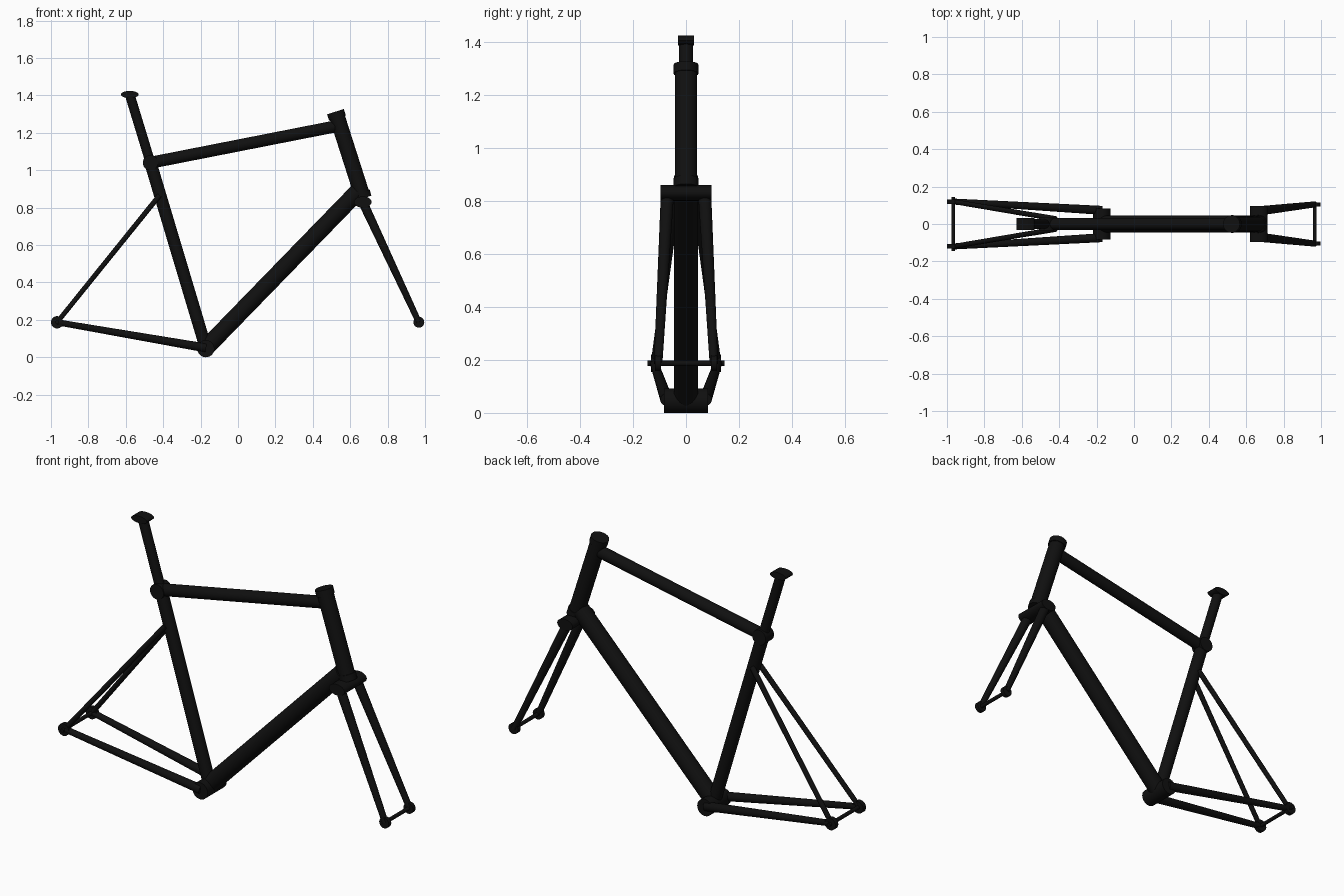
import bpy
from mathutils import Vector

cube = bpy.data.objects.get("Cube")
if cube:
    bpy.data.objects.remove(cube, do_unlink=True)

# Single satin black finish
black = bpy.data.materials.new("frame_black")
black.use_nodes = True
colour = (0.005, 0.005, 0.005, 1)
black.diffuse_color = colour
black.node_tree.nodes["Principled BSDF"].inputs["Base Color"].default_value = colour


def tube(name, start, end, r_start, r_end=None):
    """Round tube between two points, optionally tapered."""
    start, end = Vector(start), Vector(end)
    axis = end - start
    bpy.ops.mesh.primitive_cone_add(
        vertices=24, radius1=r_start, radius2=r_end or r_start,
        depth=axis.length, location=(start + end) / 2,
        rotation=axis.to_track_quat('Z', 'Y').to_euler())
    obj = bpy.context.object
    obj.name = name
    obj.data.materials.append(black)
    bpy.ops.object.shade_smooth_by_angle()
    return obj


def cross_barrel(name, centre, half_width, rx, rz):
    """Elliptical barrel lying across the frame (along y)."""
    bpy.ops.mesh.primitive_cylinder_add(vertices=24, radius=1, depth=2)
    obj = bpy.context.object
    obj.name = name
    for v in obj.data.vertices:
        x, y, z = v.co
        v.co = (x * rx, -z * half_width, y * rz)
    obj.location = centre
    obj.data.materials.append(black)
    bpy.ops.object.shade_smooth_by_angle()
    return obj


# Key points of the frame
bottom = Vector((-0.172, 0, 0.05))
seat_joint = Vector((-0.468, 0, 1.04))
post_top = Vector((-0.579, 0, 1.405))
head_top = Vector((0.521, 0, 1.313))
head_low = Vector((0.669, 0, 0.85))
rear_axle = Vector((-0.967, 0, 0.187))
front_axle = Vector((0.967, 0, 0.187))
crown = Vector((0.667, 0, 0.83))

# Main triangle
tube("seat_tube", bottom, seat_joint, 0.033)
tube("top_tube", seat_joint, (0.55, 0, 1.24), 0.032)
tube("down_tube", bottom, (0.64, 0, 0.885), 0.046)
tube("head_tube", head_top, head_low, 0.042)
head_dir = (head_low - head_top).normalized()
tube("upper_headset_cup", head_top, head_top + head_dir * 0.035, 0.047)
tube("lower_headset_cup", head_low - head_dir * 0.035, head_low, 0.047)
cross_barrel("bottom_bracket_shell", (-0.172, 0, 0.046), 0.083, 0.046, 0.046)

# Seat post
tube("seat_post", seat_joint, post_top, 0.026)
cross_barrel("seat_collar", seat_joint, 0.036, 0.041, 0.041)
cross_barrel("saddle_clamp", post_top, 0.031, 0.048, 0.019)

# Fork crown and axles
cross_barrel("fork_crown", crown, 0.097, 0.047, 0.03)
cross_barrel("front_axle", front_axle, 0.115, 0.01, 0.01)
cross_barrel("rear_axle", rear_axle, 0.145, 0.01, 0.01)

# Paired stays, fork blades and dropouts
for side, s in (("left", 1), ("right", -1)):
    def at(p, y):
        return Vector((p[0], s * y, p[2]))
    tube(f"fork_blade_{side}", at(crown, 0.07), at(front_axle, 0.105), 0.025, 0.016)
    tube(f"chain_stay_{side}", at(bottom, 0.073), at(rear_axle, 0.12), 0.024, 0.016)
    tube(f"seat_stay_{side}", at((-0.42, 0, 0.865), 0.028), at(rear_axle, 0.12), 0.014, 0.013)
    cross_barrel(f"front_dropout_{side}", at(front_axle, 0.105), 0.011, 0.029, 0.029)
    cross_barrel(f"rear_dropout_{side}", at(rear_axle, 0.12), 0.012, 0.033, 0.033)
